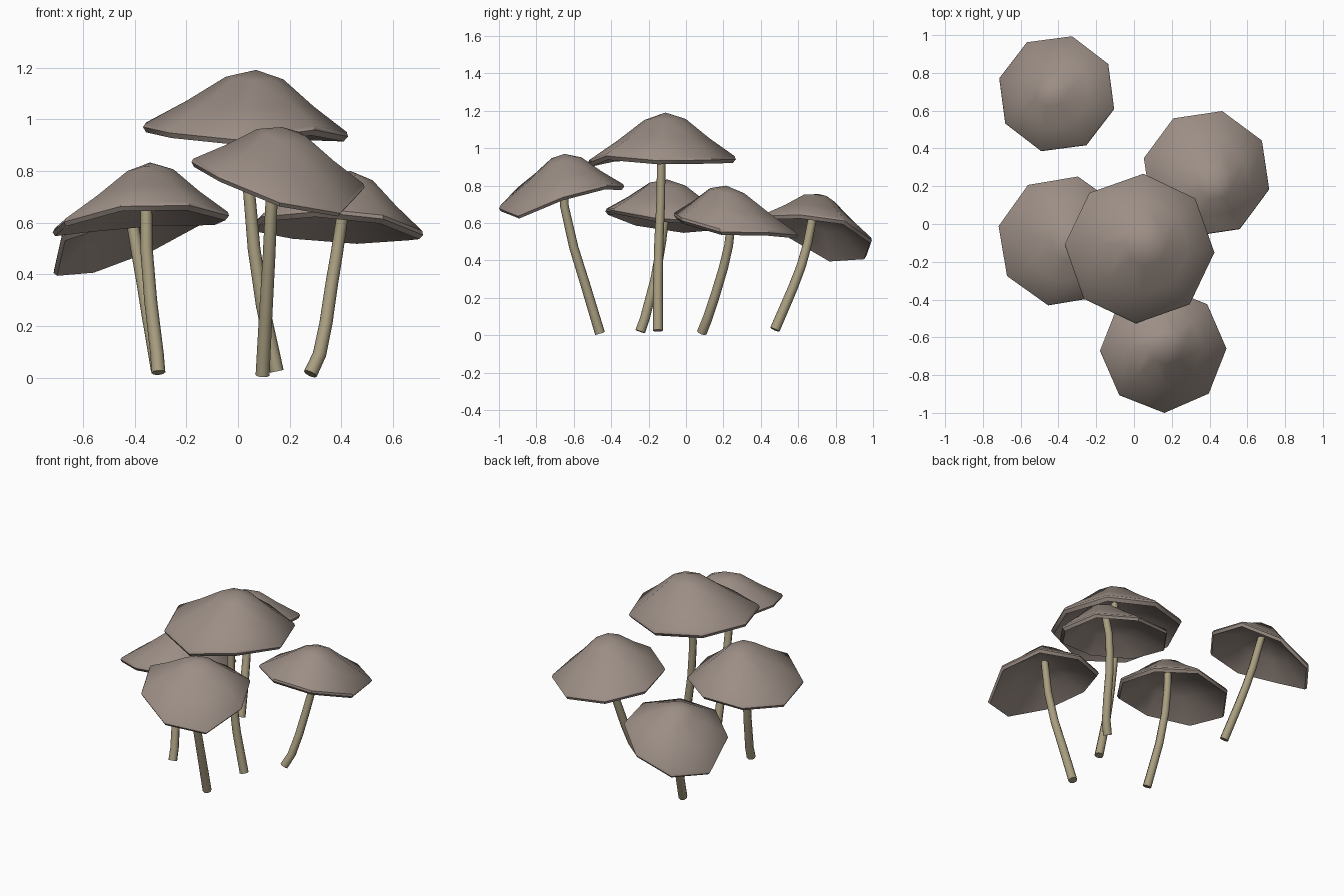
import bpy, bmesh, math
from mathutils import Vector

if "Cube" in bpy.data.objects:
    bpy.data.objects.remove(bpy.data.objects["Cube"])


def material(name, rgb):
    m = bpy.data.materials.new(name)
    m.diffuse_color = (*rgb, 1)
    m.use_nodes = True
    m.node_tree.nodes["Principled BSDF"].inputs["Base Color"].default_value = m.diffuse_color
    return m


CAP = material("cap grey brown", (0.33, 0.27, 0.235))
STEM = material("stem tan", (0.39, 0.34, 0.215))
SIDES = 8


def loft(name, rings, mat, angle):
    """Skin rings of points (a single point closes an end to a tip)."""
    bm = bmesh.new()
    rows = [[bm.verts.new(p) for p in ring] for ring in rings]
    for a, b in zip(rows, rows[1:]):
        for i in range(SIDES):
            j = (i + 1) % SIDES
            if len(a) == 1:
                bm.faces.new((a[0], b[i], b[j]))
            elif len(b) == 1:
                bm.faces.new((a[i], b[0], a[j]))
            else:
                bm.faces.new((a[i], b[i], b[j], a[j]))
    for end in (rows[0], rows[-1]):
        if len(end) > 1:
            bm.faces.new(end)
    bmesh.ops.recalc_face_normals(bm, faces=bm.faces)
    me = bpy.data.meshes.new(name)
    bm.to_mesh(me)
    bm.free()
    me.materials.append(mat)
    ob = bpy.data.objects.new(name, me)
    bpy.context.collection.objects.link(ob)
    bpy.ops.object.select_all(action='DESELECT')
    ob.select_set(True)
    bpy.context.view_layer.objects.active = ob
    bpy.ops.object.shade_smooth_by_angle(angle=math.radians(angle))


# cap section (radius, height), from the crown over the lip to the inside
PROFILE = [(0, 1), (0.28, 0.86), (0.62, 0.44), (0.98, 0.05), (1, -0.02), (0.965, -0.1),
           (0.91, -0.04), (0.5, 0.35), (0, 0.68)]


def cap(name, centre, radius, height, phase, slope, warp, shift, dents={}):
    """Tilted, slightly warped cap; dents raise or lower single rim corners."""
    rings = []
    for s, h in PROFILE:
        ring = []
        for i in range(SIDES if s else 1):
            t = math.radians(phase) + math.tau * i / SIDES
            x, y = radius * s * math.cos(t), radius * s * math.sin(t)
            tilt = slope[0] * x + slope[1] * y
            bend = s * (warp[0] * math.cos(2 * t) + warp[1] * math.sin(2 * t)
                        + s * dents.get(i, 0))
            ring.append(Vector(centre) + Vector((x + shift[0] * h, y + shift[1] * h,
                                                 h * height + tilt + bend)))
        rings.append(ring)
    loft(name, rings, CAP, 40)


def stem(name, path):
    pts = [Vector(p) for p in path]
    rings = []
    for k, p in enumerate(pts):
        along = pts[min(k + 1, len(pts) - 1)] - pts[max(k - 1, 0)]
        q = Vector((0, 0, 1)).rotation_difference(along)
        r = 0.027 - 0.005 * k / (len(pts) - 1)
        rings.append([p + q @ Vector((r * math.cos(math.tau * i / SIDES),
                                      r * math.sin(math.tau * i / SIDES), 0))
                      for i in range(SIDES)])
    loft(name, rings, STEM, 50)


# tall middle mushroom
cap("tall_cap", (0.03, -0.13, 0.946), 0.397, 0.245, -3, (-0.045, 0.03), (0.011, 0),
    (0.04, 0.02), {7: 0.04})
stem("tall_stem", [(0.15, -0.15, 0.025), (0.095, -0.15, 0.28), (0.062, -0.145, 0.5),
                   (0.043, -0.135, 0.72), (0.045, -0.13, 1.12)])
# front mushroom
cap("front_cap", (0.155, -0.665, 0.762), 0.335, 0.208, 1, (-0.15, 0.19), (0.027, 0.03),
    (0.015, 0.015), {6: 0.012, 7: -0.012})
stem("front_stem", [(0.095, -0.46, 0.01), (0.108, -0.535, 0.26), (0.12, -0.6, 0.47),
                    (0.13, -0.65, 0.69), (0.15, -0.66, 0.91)])
# left mushroom
cap("left_cap", (-0.375, -0.09, 0.619), 0.35, 0.214, -13, (0.07, -0.1), (-0.022, 0),
    (0.035, -0.01))
stem("left_stem", [(-0.308, -0.245, 0.02), (-0.313, -0.22, 0.09), (-0.338, -0.165, 0.3),
                   (-0.354, -0.13, 0.5), (-0.355, -0.11, 0.66), (-0.35, -0.1, 0.78)])
# right mushroom
cap("right_cap", (0.385, 0.265, 0.585), 0.342, 0.215, -14, (-0.07, -0.145), (-0.008, 0),
    (0.05, -0.05), {0: -0.01, 1: 0.018})
stem("right_stem", [(0.28, 0.085, 0.015), (0.315, 0.115, 0.09), (0.34, 0.155, 0.21),
                    (0.362, 0.2, 0.36), (0.382, 0.228, 0.48), (0.4, 0.242, 0.6),
                    (0.42, 0.23, 0.74)])
# back left mushroom
cap("back_cap", (-0.41, 0.69, 0.55), 0.315, 0.205, -15, (0.3, -0.25), (0, 0.027),
    (-0.04, 0.02), {4: -0.015, 5: 0.02, 3: 0.012})
stem("back_stem", [(-0.31, 0.475, 0.03), (-0.348, 0.57, 0.25), (-0.368, 0.616, 0.37),
                   (-0.39, 0.65, 0.49), (-0.412, 0.675, 0.62), (-0.43, 0.69, 0.71)])
